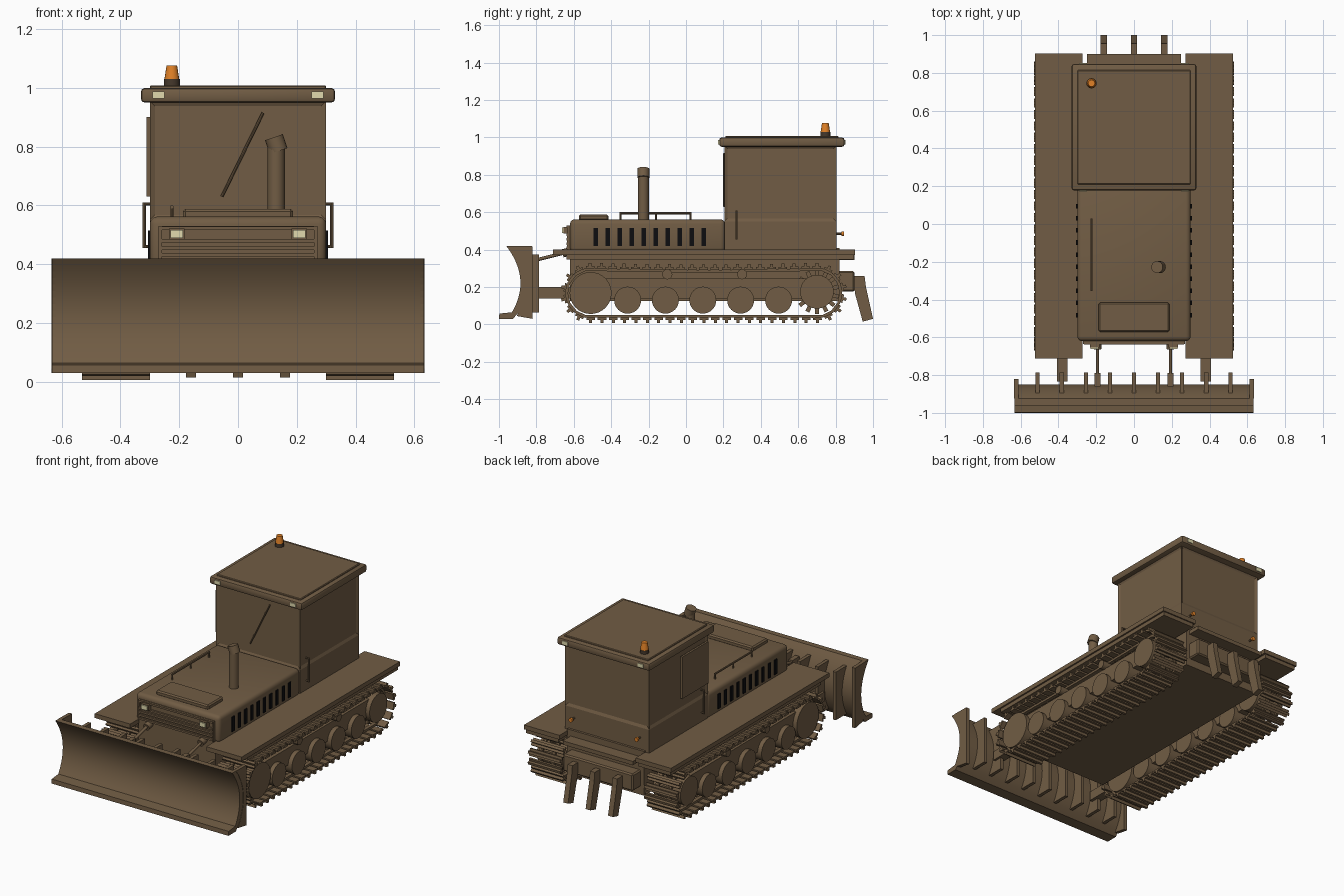
import bpy, bmesh, math
from mathutils import Matrix, Vector

if "Cube" in bpy.data.objects:
    bpy.data.objects.remove(bpy.data.objects["Cube"])


def material(name, rgb):
    m = bpy.data.materials.new(name)
    m.diffuse_color = (*rgb, 1)
    m.use_nodes = True
    m.node_tree.nodes["Principled BSDF"].inputs["Base Color"].default_value = m.diffuse_color
    return m


BROWN = material("brown paint", (0.165, 0.108, 0.058))
BLACK = material("black vent", (0.004, 0.004, 0.005))
DARK = material("dark brown", (0.06, 0.04, 0.025))
ORANGE = material("orange lamp", (0.75, 0.22, 0.02))
CREAM = material("cream lamp", (0.75, 0.70, 0.42))


def finish(bm, name, mat=BROWN, smooth=False):
    bmesh.ops.recalc_face_normals(bm, faces=bm.faces[:])
    me = bpy.data.meshes.new(name)
    bm.to_mesh(me)
    bm.free()
    ob = bpy.data.objects.new(name, me)
    me.materials.append(mat)
    bpy.context.collection.objects.link(ob)
    if smooth:
        bpy.ops.object.select_all(action='DESELECT')
        ob.select_set(True)
        bpy.context.view_layer.objects.active = ob
        bpy.ops.object.shade_smooth_by_angle(angle=math.radians(35))
    return ob


def add_box(bm, lo, hi, mat=Matrix()):
    lo, hi = Vector(lo), Vector(hi)
    m = mat @ Matrix.Translation((lo + hi) / 2) @ Matrix.Diagonal((*(hi - lo), 1))
    return bmesh.ops.create_cube(bm, size=1, matrix=m)['verts']


def box(name, x, y, z, mat=BROWN, bevel=0, seg=1):
    bm = bmesh.new()
    add_box(bm, (x[0], y[0], z[0]), (x[1], y[1], z[1]))
    if bevel:
        bmesh.ops.bevel(bm, geom=bm.edges[:], offset=bevel, segments=seg,
                        profile=0.5, affect='EDGES')
    return finish(bm, name, mat, seg > 1)


def rod(name, a, b, r1, r2=None, mat=BROWN, n=16):
    a, b = Vector(a), Vector(b)
    d = b - a
    m = Matrix.Translation((a + b) / 2) @ d.to_track_quat('Z', 'Y').to_matrix().to_4x4()
    bm = bmesh.new()
    bmesh.ops.create_cone(bm, cap_ends=True, segments=n, radius1=r1,
                          radius2=r1 if r2 is None else r2, depth=d.length, matrix=m)
    return finish(bm, name, mat, True)


def prism(name, yz, x0, x1, smooth=False):
    """Side profile extruded across the width."""
    bm = bmesh.new()
    f = bm.faces.new([bm.verts.new((x0, y, z)) for y, z in yz])
    new = bmesh.ops.extrude_face_region(bm, geom=[f])['geom']
    bmesh.ops.translate(bm, vec=(x1 - x0, 0, 0),
                        verts=[v for v in new if isinstance(v, bmesh.types.BMVert)])
    return finish(bm, name, BROWN, smooth)


# --- hull and hood
box("hull", (-0.275, 0.275), (-0.62, 0.82), (0.125, 0.41))
box("rear_beam", (-0.25, 0.25), (0.80, 0.90), (0.175, 0.285), bevel=0.008)
box("rear_deck", (-0.25, 0.25), (0.80, 0.90), (0.345, 0.37))
box("hood", (-0.30, 0.30), (-0.62, 0.21), (0.385, 0.562), bevel=0.025, seg=3)
box("hood_hatch", (-0.187, 0.187), (-0.572, -0.415), (0.555, 0.588), bevel=0.008)
box("grille_panel", (-0.265, 0.265), (-0.626, -0.60), (0.40, 0.53))
for z in (0.41, 0.432, 0.455, 0.48, 0.523):
    box("grille_slat", (-0.265, 0.265), (-0.638, -0.62), (z - 0.006, z + 0.006))
for s in (1, -1):
    box("grille_post", sorted((s * 0.258, s * 0.27)), (-0.636, -0.60), (0.40, 0.53))
    box("headlight_case", (s * 0.208 - 0.026, s * 0.208 + 0.026), (-0.655, -0.62), (0.485, 0.522))
    box("headlight", (s * 0.208 - 0.021, s * 0.208 + 0.021), (-0.662, -0.654), (0.49, 0.517), CREAM)
    for i in range(10):
        y = -0.482 + i * 0.064
        box("side_vent", sorted((s * 0.295, s * 0.306)), (y - 0.012, y + 0.012), (0.42, 0.515), BLACK)

# --- hood fittings
rod("exhaust_pipe", (0.13, -0.228, 0.55), (0.13, -0.228, 0.80), 0.029)
rod("exhaust_tip", (0.138, -0.228, 0.785), (0.122, -0.228, 0.832), 0.032)
rod("hood_rail", (-0.225, -0.355, 0.595), (-0.225, 0.03, 0.595), 0.006, n=8)
for y in (-0.35, -0.16, 0.025):
    rod("rail_post", (-0.225, y, 0.55), (-0.225, y, 0.595), 0.005, n=8)

# --- cab with recessed windows above a belt line
bm = bmesh.new()
add_box(bm, (-0.30, 0.205, 0.40), (0.30, 0.805, 0.955))
bmesh.ops.bisect_plane(bm, geom=bm.verts[:] + bm.edges[:] + bm.faces[:],
                       plane_co=(0, 0, 0.55), plane_no=(0, 0, 1))
bm.normal_update()
panes = [f for f in bm.faces if abs(f.normal.z) < 0.1 and f.calc_center_median().z > 0.55]
bmesh.ops.inset_individual(bm, faces=panes, thickness=0.024, depth=-0.008)
finish(bm, "cab")
box("roof", (-0.33, 0.33), (0.178, 0.847), (0.95, 0.999), bevel=0.012, seg=2)
box("roof_panel", (-0.30, 0.30), (0.21, 0.815), (0.99, 1.008), bevel=0.004)
box("door_panel", (-0.311, -0.298), (0.215, 0.48), (0.63, 0.90))
rod("wiper", (-0.055, 0.204, 0.63), (0.085, 0.204, 0.915), 0.005, n=8)
for s in (1, -1):
    box("roof_light", (s * 0.27 - 0.02, s * 0.27 + 0.02), (0.172, 0.18), (0.963, 0.987), CREAM)
    box("rear_roof_light", (s * 0.27 - 0.02, s * 0.27 + 0.02), (0.845, 0.852), (0.963, 0.987), CREAM)
    rod("door_handle", (s * 0.318, 0.27, 0.455), (s * 0.318, 0.27, 0.61), 0.006, n=8)
    for z in (0.46, 0.605):
        rod("handle_mount", (s * 0.295, 0.27, z), (s * 0.318, 0.27, z), 0.005, n=8)
    rod("tail_light_arm", (s * 0.235, 0.80, 0.485), (s * 0.235, 0.833, 0.485), 0.006, n=8)
    rod("tail_light", (s * 0.235, 0.832, 0.485), (s * 0.235, 0.845, 0.485), 0.013, mat=ORANGE)
rod("beacon_base", (-0.225, 0.745, 1.0), (-0.225, 0.745, 1.03), 0.027, mat=DARK)
rod("beacon", (-0.225, 0.745, 1.03), (-0.225, 0.745, 1.076), 0.025, 0.018, ORANGE)

# --- running gear, both sides
CZ, R, Y0, Y1 = 0.168, 0.136, -0.51, 0.70
SPAN = Y1 - Y0
LOOP = 2 * SPAN + 2 * math.pi * R


def track_point(d):
    """Position (y, z) and outward angle along the track loop."""
    if d < SPAN:
        return Y0 + d, CZ - R, -math.pi / 2
    d -= SPAN
    if d < math.pi * R:
        a = -math.pi / 2 + d / R
        return Y1 + R * math.cos(a), CZ + R * math.sin(a), a
    d -= math.pi * R
    if d < SPAN:
        sag = 0.008 * math.sin(math.pi * d / SPAN)
        return Y1 - d, CZ + R - sag, math.pi / 2
    a = math.pi / 2 + (d - SPAN) / R
    return Y0 + R * math.cos(a), CZ + R * math.sin(a), a


SHOES = 54
for s in (1, -1):
    cx = s * 0.415
    bm = bmesh.new()
    for i in range(SHOES):
        y, z, a = track_point(LOOP * i / SHOES)
        m = Matrix.Translation((cx, y, z)) @ Matrix.Rotation(a - math.pi / 2, 4, 'X')
        add_box(bm, (-0.115, -0.023, -0.004), (0.115, 0.023, 0.008), m)
        add_box(bm, (-0.115, -0.008, 0.008), (0.115, 0.008, 0.025), m)
        for lx in (-0.045, 0.045):
            add_box(bm, (lx - 0.012, -0.032, -0.018), (lx + 0.012, 0.032, -0.004), m)
    finish(bm, "track")

    def wheel(name, y, z, r, n=32, w=0.098):
        rod(name, (cx - w, y, z), (cx + w, y, z), r, n=n)

    wheel("idler_wheel", Y0, CZ, 0.112)
    for y in (-0.312, -0.11, 0.09, 0.292, 0.495):
        wheel("road_wheel", y, 0.13, 0.072)
    wheel("sprocket", Y1, 0.175, 0.09)
    bm = bmesh.new()
    for i in range(14):
        m = Matrix.Translation((cx, Y1, 0.175)) @ Matrix.Rotation(i * math.tau / 14, 4, 'X')
        add_box(bm, (-0.03, -0.011, 0.08), (0.03, 0.011, 0.118), m)
    finish(bm, "sprocket_teeth")
    for y in (-0.1, 0.3):
        wheel("return_roller", y, 0.268, 0.027, 16)
    box("track_frame", (cx - 0.07, cx + 0.07), (-0.46, 0.66), (0.135, 0.245))
    # fender in two layers
    box("fender", sorted((s * 0.272, s * 0.525)), (-0.712, 0.903), (0.372, 0.40))
    box("fender_skirt", sorted((s * 0.285, s * 0.515)), (-0.64, 0.895), (0.347, 0.374))
    # push arm and lift ram
    box("push_arm", (s * 0.38 - 0.028, s * 0.38 + 0.028), (-0.835, -0.40), (0.14, 0.20))
    rod("lift_ram", (s * 0.193, -0.80, 0.345), (s * 0.193, -0.60, 0.395), 0.009)
    rod("ram_collar", (s * 0.193, -0.66, 0.38), (s * 0.193, -0.62, 0.39), 0.022)
    box("ram_bracket", (s * 0.193 - 0.015, s * 0.193 + 0.015), (-0.86, -0.79), (0.325, 0.365))


# --- blade: curved shell with a cutting lip, end plates and back ribs
def curve(z, off=0.0):
    return -0.885 + off - 1.9 * (z - 0.22) ** 2


steps = [0.065 + i * (0.42 - 0.065) / 16 for i in range(17)]
front = [(curve(z), z) for z in reversed(steps)]
back = [(curve(z, 0.036), z) for z in steps]
prism("blade", front + [(-0.998, 0.058), (-1.0, 0.03), (-0.925, 0.03)] + back, -0.62, 0.62, True)
for s in (1, -1):
    prism("blade_end_plate", back + [(-0.82, 0.418), (-0.82, 0.03), (-0.905, 0.045)],
          s * 0.611, s * 0.634)
    prism("blade_end_cap", front + [(-0.998, 0.058), (-1.0, 0.03), (-0.925, 0.03)] + back,
          s * 0.619, s * 0.632)
rib = [(y - 0.004, z) for y, z in back if 0.06 < z < 0.39]
for i in range(-4, 5):
    x = i * 0.1275
    prism("blade_rib", rib + [(-0.785, 0.375), (-0.785, 0.065)], x - 0.011, x + 0.011)

# --- rear ripper shanks
for x in (-0.16, 0, 0.16):
    prism("ripper", [(0.89, 0.258), (0.955, 0.258), (0.962, 0.20), (1.0, 0.03), (0.945, 0.015),
                     (0.905, 0.16)], x - 0.017, x + 0.017)
